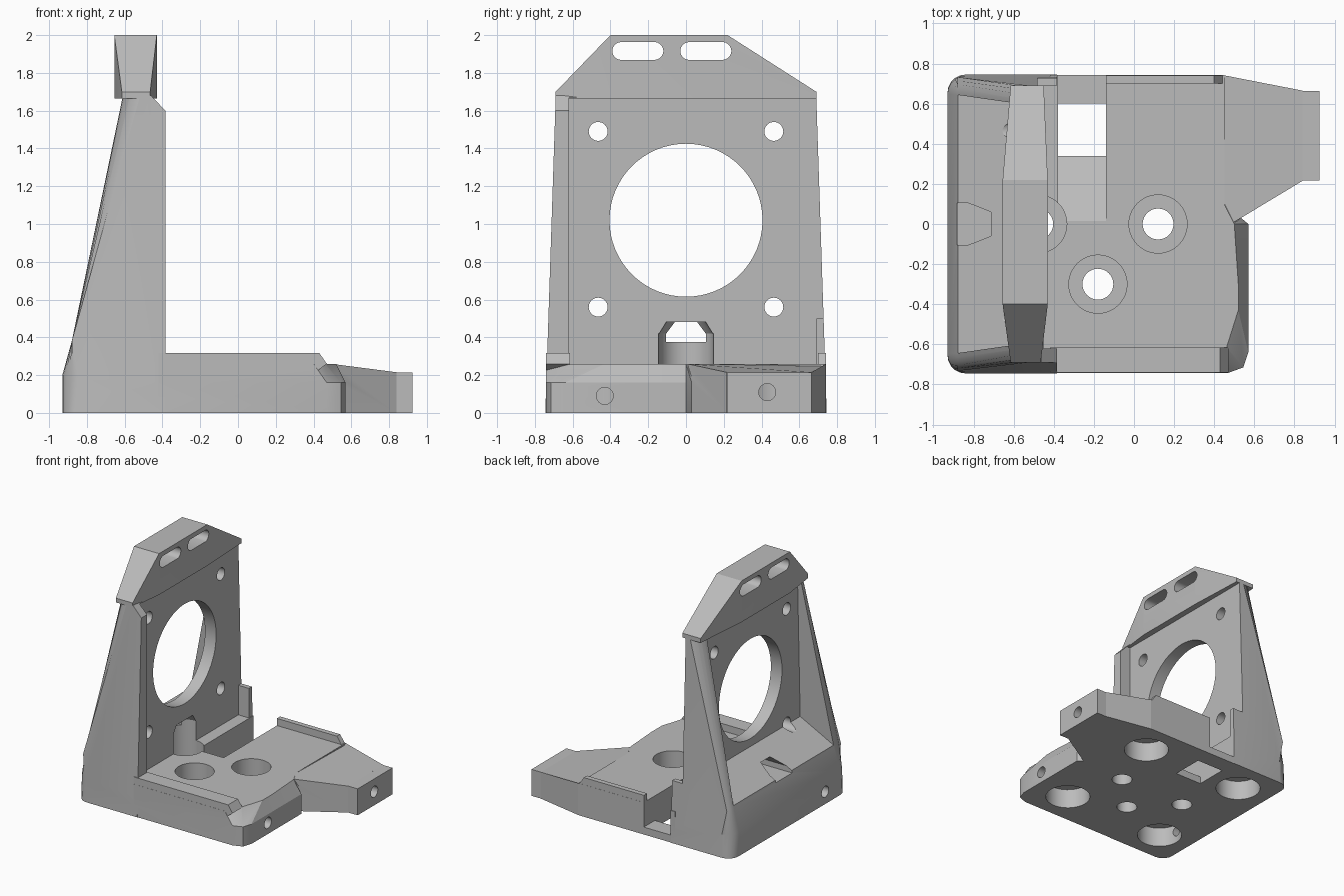
import bpy, bmesh, math
from mathutils import Matrix, Vector

if "Cube" in bpy.data.objects:
    bpy.data.objects.remove(bpy.data.objects["Cube"])

grey = bpy.data.materials.new("mid grey")
grey.use_nodes = True
grey.diffuse_color = (0.5, 0.5, 0.5, 1)
grey.node_tree.nodes["Principled BSDF"].inputs["Base Color"].default_value = (0.5, 0.5, 0.5, 1)


def finish(name, bm):
    bmesh.ops.recalc_face_normals(bm, faces=bm.faces)
    mesh = bpy.data.meshes.new(name)
    bm.to_mesh(mesh)
    bm.free()
    mesh.materials.append(grey)
    obj = bpy.data.objects.new(name, mesh)
    bpy.context.collection.objects.link(obj)
    return obj


def loft_bm(rings):
    bm = bmesh.new()
    loops = [[bm.verts.new(p) for p in ring] for ring in rings]
    n = len(loops[0])
    for a, b in zip(loops, loops[1:]):
        for i in range(n):
            j = (i + 1) % n
            bm.faces.new((a[i], a[j], b[j], b[i]))
    bm.faces.new(loops[0])
    bm.faces.new(loops[-1])
    return bm


def loft(name, *rings):
    return finish(name, loft_bm(rings))


def box(name, x, y, z):
    ring = [(x[0], y[0]), (x[1], y[0]), (x[1], y[1]), (x[0], y[1])]
    return loft(name, *[[(px, py, h) for px, py in ring] for h in z])


def rod(name, start, end, r, r2=None, sides=48):
    start, end = Vector(start), Vector(end)
    axis = end - start
    bm = bmesh.new()
    turn = axis.to_track_quat("Z", "Y").to_matrix().to_4x4()
    bmesh.ops.create_cone(bm, cap_ends=True, segments=sides, radius1=r,
                          radius2=r if r2 is None else r2, depth=axis.length,
                          matrix=Matrix.Translation((start + end) / 2) @ turn)
    return finish(name, bm)


def combine(target, tool, operation):
    mod = target.modifiers.new(tool.name, "BOOLEAN")
    mod.operation = operation
    mod.solver = "EXACT"
    mod.object = tool
    bpy.context.view_layer.update()
    graph = bpy.context.evaluated_depsgraph_get()
    mesh = bpy.data.meshes.new_from_object(target.evaluated_get(graph))
    target.modifiers.clear()
    target.data = mesh
    bpy.data.objects.remove(tool)


def cut(target, tool):
    combine(target, tool, "DIFFERENCE")


# Upright wall: tapered side profile with rounded rear corners
profile = [(-.93, 0), (-.385, 0), (-.385, 1.6), (-.46, 1.68), (-.61, 1.68), (-.88, .38), (-.93, .2)]
bm = loft_bm([[(x, s * (.745 - .033 * z), z) for x, z in profile] for s in (-1, 1)])
corners = [e for e in bm.edges if all(v.co.x < -.6 for v in e.verts)
           and e.verts[0].co.y * e.verts[1].co.y > 0]
bmesh.ops.bevel(bm, geom=corners, offset=.09, segments=5, profile=.5, affect="EDGES")
body = finish("motor_mount", bm)

# Motor recess, open towards the back, keeping a low stub at the rear edge
cut(body, box("recess", (-.48, -.2), (-.62, .69), (.26, 1.67)))
cut(body, box("recess_rear", (-.48, -.2), (.68, 1), (.5, 1.67)))

# Hollow outer face with a sloping floor
hollow = [(-.58, .55), (-1, .33), (-1, 1.665), (-.58, 1.665)]
cut(body, loft("hollow", *[[(x, s * (.655 - .03 * z), z) for x, z in hollow] for s in (-1, 1)]))

# Slotted head block
bm = bmesh.new()
for y, z, x0, x1 in [(-.69, 1.7, -.615, -.465), (-.4, 2, -.655, -.43),
                     (.22, 2, -.655, -.43), (.69, 1.7, -.615, -.45)]:
    for x in (x0, x1):
        bm.verts.new((x, y, z))
        bm.verts.new((x, y, 1.665))
bmesh.ops.convex_hull(bm, input=bm.verts)
combine(body, finish("head", bm), "UNION")
for y in (-.255, .105):
    outline = []
    for i in range(24):
        a = math.tau * (i + .5) / 24
        outline.append((y + math.copysign(.088, math.cos(a)) + .047 * math.cos(a),
                        1.916 + .047 * math.sin(a)))
    cut(body, loft("strap_slot", *[[(x, py, z) for py, z in outline] for x in (-1, 0)]))

# Base slab with a chamfered right edge
low = [(-.42, -.742), (.47, -.742), (.545, -.715), (.57, -.64), (.57, -.3),
       (.57, 0), (.45, .1), (.45, .742), (-.42, .742)]
high = [(-.42, -.742), (.4, -.742), (.46, -.62), (.52, -.43), (.52, -.3),
        (.5, 0), (.45, .1), (.45, .742), (-.42, .742)]
combine(body, loft("base", [(x, y, 0) for x, y in low], [(x, y, .16) for x, y in low],
                   [(x, y, .26) for x, y in high]), "UNION")

# Low rims along the front and back of the base
for name, x0, x1, y0, y1 in [("front_rim", -.42, .43, -.741, -.615),
                             ("rear_rim", -.14, .4, .7, .741)]:
    rim = [(x0, .2), (x1 - .04, .2), (x1 + .04, .26), (x1, .318), (x0, .318)]
    combine(body, loft(name, *[[(x, y, z) for x, z in rim] for y in (y0, y1)]), "UNION")

# Side tab, sloping down to a flat tip
tab = [(.3, .01, .259), (.5, .01, .259), (.84, .215, .215), (.84, .665, .215),
       (.45, .741, .259), (.3, .741, .259)]
combine(body, loft("tab", [(x, y, 0) for x, y, z in tab], tab), "UNION")
combine(body, box("tab_tip", (.82, .925), (.216, .664), (0, .2149)), "UNION")

# Motor opening and its four screw holes
cut(body, rod("motor_hole", (-1, 0, 1.02), (0, 0, 1.02), .405, sides=64))
for y in (-.465, .465):
    for z in (.56, 1.49):
        cut(body, rod("motor_screw", (-1, y, z), (0, y, z), .05, sides=32))

# Counterbored fixing holes in the base
for x, y in [(-.48, 0), (-.18, -.3), (.12, 0)]:
    cut(body, rod("counterbore", (x, y, .1), (x, y, .42), .145))
    cut(body, rod("fixing_hole", (x, y, -.1), (x, y, .2), .077, sides=32))
cut(body, rod("bore_top", (-.48, 0, .415), (-.48, 0, .48), .145, .105))
opening = [(-.105, .375), (.105, .375), (.105, .42), (.06, .48), (-.06, .48), (-.105, .42)]
cut(body, loft("rear_opening", *[[(x, y, z) for y, z in opening] for x in (-1, -.5)]))

# Ramped chute open at the back, with a square drop hole
chute = [(0, .27), (.34, .06), (.9, .06), (.9, .6), (0, .6)]
cut(body, loft("chute", *[[(x, y, z) for y, z in chute] for x in (-.38, -.14)]))
cut(body, box("drop_hole", (-.38, -.14), (.34, .6), (-.1, .2)))

# Round pockets under the corners and the side screws leading into them
for x in (-.65, .27):
    for y in (-.47, .47):
        cut(body, rod("foot_pocket", (x, y, -.1), (x, y, .16), .17))
for x0, x1, y, z in [(.27, 1, -.43, .09), (.27, 1, .43, .11), (-1, -.65, -.46, .1)]:
    cut(body, rod("side_screw", (x0, y, z), (x1, y, z), .045, sides=24))

# Crisp edges with smooth curves
bpy.ops.object.select_all(action="DESELECT")
body.select_set(True)
bpy.context.view_layer.objects.active = body
bpy.ops.object.shade_smooth_by_angle(angle=math.radians(25))
